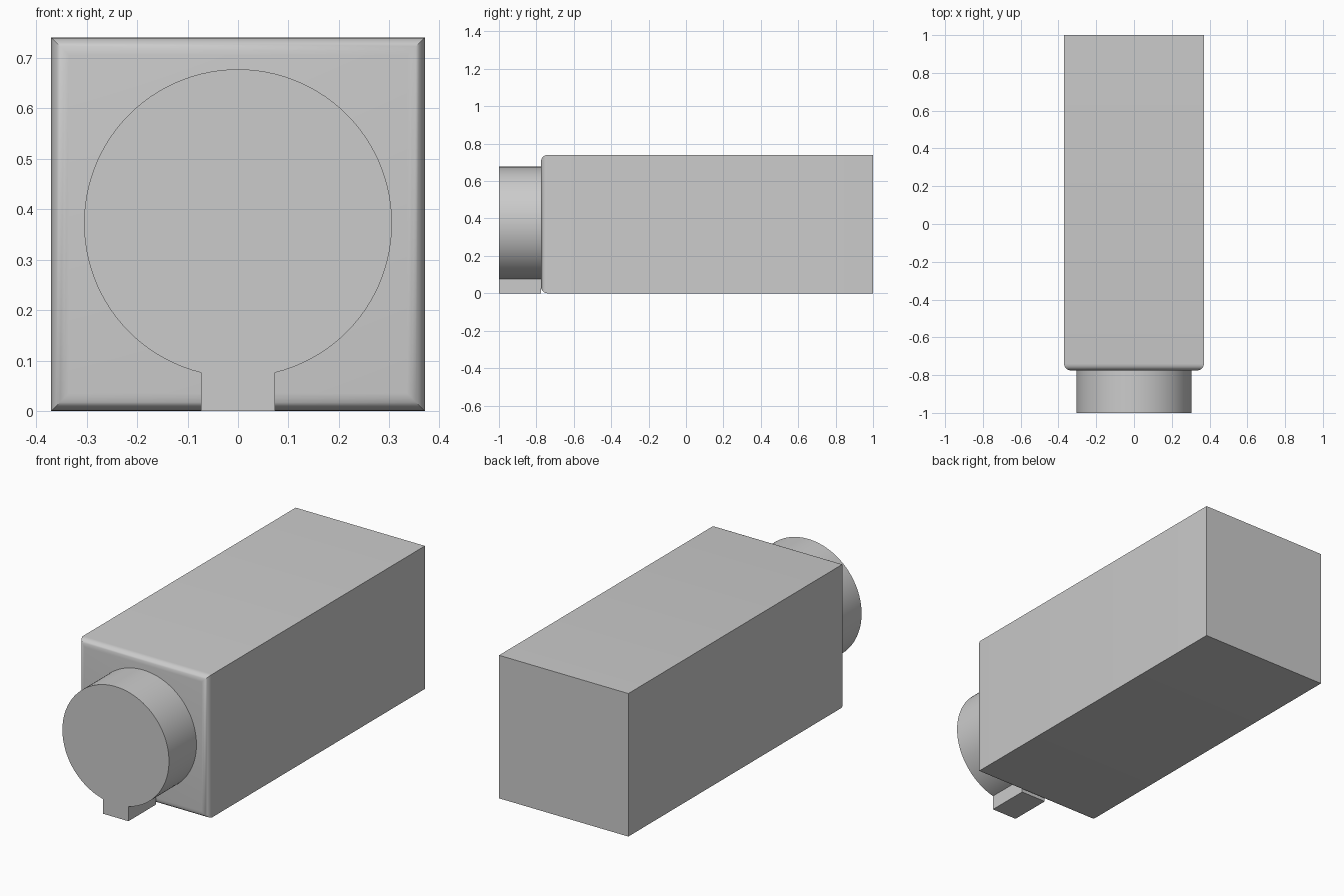
import bpy, bmesh, math

if "Cube" in bpy.data.objects:
    bpy.data.objects.remove(bpy.data.objects["Cube"])

HALF, HEIGHT = 0.37, 0.74
SHOULDER, FRONT, BACK = -0.775, -1.0, 1.0


def make_object(name, bm):
    bmesh.ops.recalc_face_normals(bm, faces=bm.faces[:])
    mesh = bpy.data.meshes.new(name)
    bm.to_mesh(mesh)
    bm.free()
    obj = bpy.data.objects.new(name, mesh)
    bpy.context.collection.objects.link(obj)
    bpy.ops.object.select_all(action='DESELECT')
    obj.select_set(True)
    bpy.context.view_layer.objects.active = obj
    bpy.ops.object.shade_smooth_by_angle(angle=math.radians(35))
    return obj


def extrude_profile(points, y0, y1):
    """Solid prism from an x/z outline, running along y."""
    bm = bmesh.new()
    face = bm.faces.new([bm.verts.new((x, y0, z)) for x, z in points])
    ext = bmesh.ops.extrude_face_region(bm, geom=[face], use_keep_orig=True)
    for v in ext["geom"]:
        if isinstance(v, bmesh.types.BMVert):
            v.co.y = y1
    return bm


# Long square body, rounded only around its front rim
square = [(-HALF, 0), (HALF, 0), (HALF, HEIGHT), (-HALF, HEIGHT)]
bm = extrude_profile(square, SHOULDER, BACK)
rim = [e for e in bm.edges if all(abs(v.co.y - SHOULDER) < 1e-4 for v in e.verts)]
bmesh.ops.bevel(bm, geom=rim, offset=0.035, segments=6, profile=0.5, affect='EDGES')
make_object("body", bm)

# Round front boss with a square key running down to the ground
R, CZ, KEY = 0.305, 0.372, 0.073
gap = math.asin(KEY / R)
N = 96
start, sweep = -math.pi / 2 + gap, 2 * math.pi - 2 * gap
outline = [(R * math.cos(start + sweep * i / N), CZ + R * math.sin(start + sweep * i / N))
           for i in range(N + 1)]
outline += [(-KEY, 0), (KEY, 0)]
make_object("keyed_boss", extrude_profile(outline, FRONT, SHOULDER))
